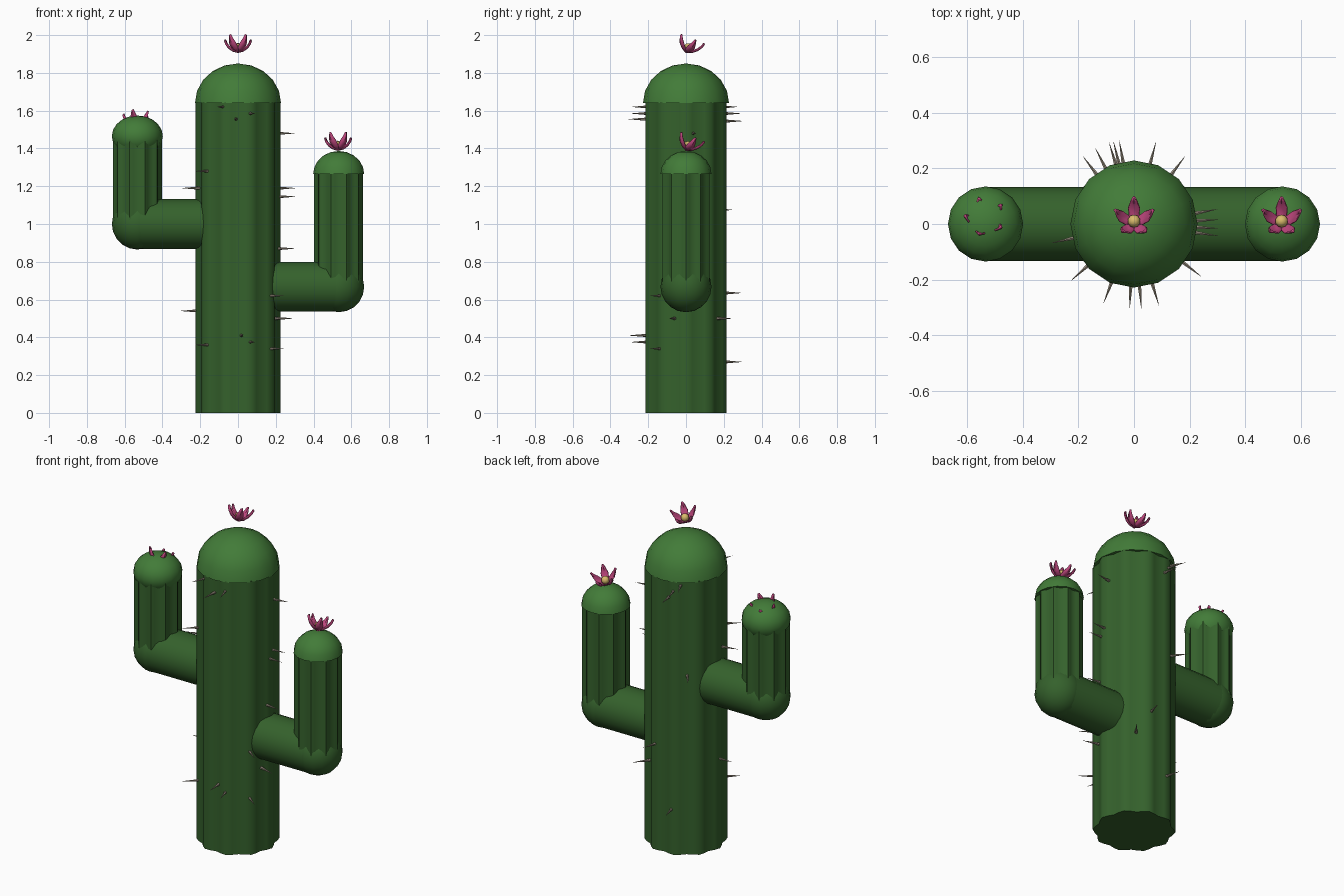
import bpy, bmesh, math
from mathutils import Matrix, Vector

if "Cube" in bpy.data.objects:
    bpy.data.objects.remove(bpy.data.objects["Cube"])


def material(name, rgb):
    m = bpy.data.materials.new(name)
    m.diffuse_color = (*rgb, 1)
    m.use_nodes = True
    m.node_tree.nodes["Principled BSDF"].inputs["Base Color"].default_value = m.diffuse_color
    return m


BODY = material("body_green", (0.035, 0.12, 0.025))
TOP = material("cap_green", (0.055, 0.2, 0.04))
PINK = material("petal_pink", (0.5, 0.06, 0.2))
YELLOW = material("pollen_yellow", (0.7, 0.5, 0.15))
SPINE = material("spine_tan", (0.3, 0.26, 0.2))


def finish(name, bm, mat, smooth=50):
    bmesh.ops.recalc_face_normals(bm, faces=bm.faces)
    me = bpy.data.meshes.new(name)
    bm.to_mesh(me)
    bm.free()
    me.materials.append(mat)
    ob = bpy.data.objects.new(name, me)
    bpy.context.collection.objects.link(ob)
    bpy.ops.object.select_all(action='DESELECT')
    ob.select_set(True)
    bpy.context.view_layer.objects.active = ob
    if smooth:
        bpy.ops.object.shade_smooth_by_angle(angle=math.radians(smooth))
    return ob


def ribbed_column(name, x, z0, z1, r_out, r_in, ribs):
    # closed column with a wavy cross-section
    bm = bmesh.new()
    n = ribs * 4
    rings = []
    for z in (z0, z1):
        ring = []
        for i in range(n):
            a = 2 * math.pi * i / n
            r = (r_out + r_in) / 2 + (r_out - r_in) / 2 * math.cos(ribs * a)
            ring.append(bm.verts.new((x + r * math.cos(a), r * math.sin(a), z)))
        rings.append(ring)
    for i in range(n):
        j = (i + 1) % n
        bm.faces.new((rings[0][i], rings[0][j], rings[1][j], rings[1][i]))
    bm.faces.new(rings[0])
    bm.faces.new(rings[1])
    return finish(name, bm, BODY)


def ball(name, loc, r, mat, squash=1.0, half=False, seg=16, rings=10):
    # sphere, or flat-bottomed dome when half is set
    bm = bmesh.new()
    bmesh.ops.create_uvsphere(bm, u_segments=seg, v_segments=rings, radius=r)
    if half:
        cut = bmesh.ops.bisect_plane(bm, geom=bm.verts[:] + bm.edges[:] + bm.faces[:],
                                     plane_co=(0, 0, 0), plane_no=(0, 0, -1),
                                     dist=1e-5, clear_outer=True)
        bmesh.ops.holes_fill(bm, edges=[e for e in bm.edges if e.is_boundary])
    bmesh.ops.scale(bm, vec=(1, 1, squash), verts=bm.verts)
    bmesh.ops.translate(bm, vec=loc, verts=bm.verts)
    return finish(name, bm, mat)


def cone_between(name, p, q, r1, r2, sides, mat):
    bm = bmesh.new()
    p, q = Vector(p), Vector(q)
    d = q - p
    mtx = Matrix.Translation((p + q) / 2) @ d.to_track_quat('Z', 'Y').to_matrix().to_4x4()
    bmesh.ops.create_cone(bm, cap_ends=True, segments=sides, radius1=r1, radius2=r2,
                          depth=d.length, matrix=mtx)
    return finish(name, bm, mat)


def flower(name, loc, turn):
    # five cupped petals leaning toward the back, with a round centre
    base = Matrix.Translation(loc) @ Matrix.Rotation(math.radians(-22), 4, 'X')
    profile = [(0.0, 0.0, 0.007), (0.03, 0.012, 0.018), (0.053, 0.032, 0.02),
               (0.068, 0.055, 0.011), (0.075, 0.076, 0.003)]
    bm = bmesh.new()
    for k in range(5):
        m = base @ Matrix.Rotation(math.radians(turn + 72 * k), 4, 'Z')
        rows = [[bm.verts.new(m @ Vector((x - abs(s) * 0.006, s * w, z + abs(s) * 0.006)))
                 for s in (-1, 0, 1)] for x, z, w in profile]
        for a, b in zip(rows, rows[1:]):
            for i in range(2):
                bm.faces.new((a[i], a[i + 1], b[i + 1], b[i]))
    ob = finish(name + "_petals", bm, PINK)
    sol = ob.modifiers.new("thickness", 'SOLIDIFY')
    sol.thickness = 0.006
    sol.offset = 0
    ball(name + "_centre", base @ Vector((0, 0, 0.028)), 0.023, YELLOW, seg=10, rings=6)


# trunk
ribbed_column("trunk", 0, 0, 1.645, 0.226, 0.206, 10)
ball("trunk_cap", (0, 0, 1.64), 0.228, TOP, 0.92, half=True)

# arms: horizontal part, elbow, upright part
for side, x, z, top in (("left", -0.533, 1.0, 1.46), ("right", 0.533, 0.668, 1.27)):
    cone_between(side + "_arm", (x * 0.2, 0, z), (x, 0, z), 0.132, 0.132, 20, BODY)
    ball(side + "_elbow", (x, 0, z), 0.135, BODY)
    ribbed_column(side + "_upright", x, z, top, 0.13, 0.114, 10)
ball("left_cap", (-0.533, 0, 1.465), 0.135, TOP, 0.81)
ball("right_cap", (0.533, 0, 1.265), 0.135, TOP, 0.9, half=True)

# flowers
flower("trunk_flower", (0, 0, 1.908), 90)
flower("right_flower", (0.53, 0, 1.39), 90)
flower("left_flower", (-0.535, 0, 1.507), 36)

# spines: angle around the trunk, height
SPINES = [(-111, 1.62), (-93, 1.555), (-73, 1.585), (-85, 0.41), (-73, 0.375),
          (-138, 1.28), (-138, 0.36), (-167, 1.19), (180, 0.54), (10, 1.48),
          (3, 1.19), (-3, 1.145), (-8, 0.87), (-17, 0.5), (-38, 0.34), (-38, 0.62),
          (127, 1.075), (117, 1.62), (107, 1.585), (100, 1.545), (75, 0.635),
          (53, 0.5), (104, 0.27)]
for i, (deg, z) in enumerate(SPINES):
    d = Vector((math.cos(math.radians(deg)), math.sin(math.radians(deg)), 0))
    h = Vector((0, 0, z))
    cone_between(f"spine_{i + 1}", d * 0.205 + h, d * 0.305 + h, 0.009, 0.0005, 6, SPINE)
